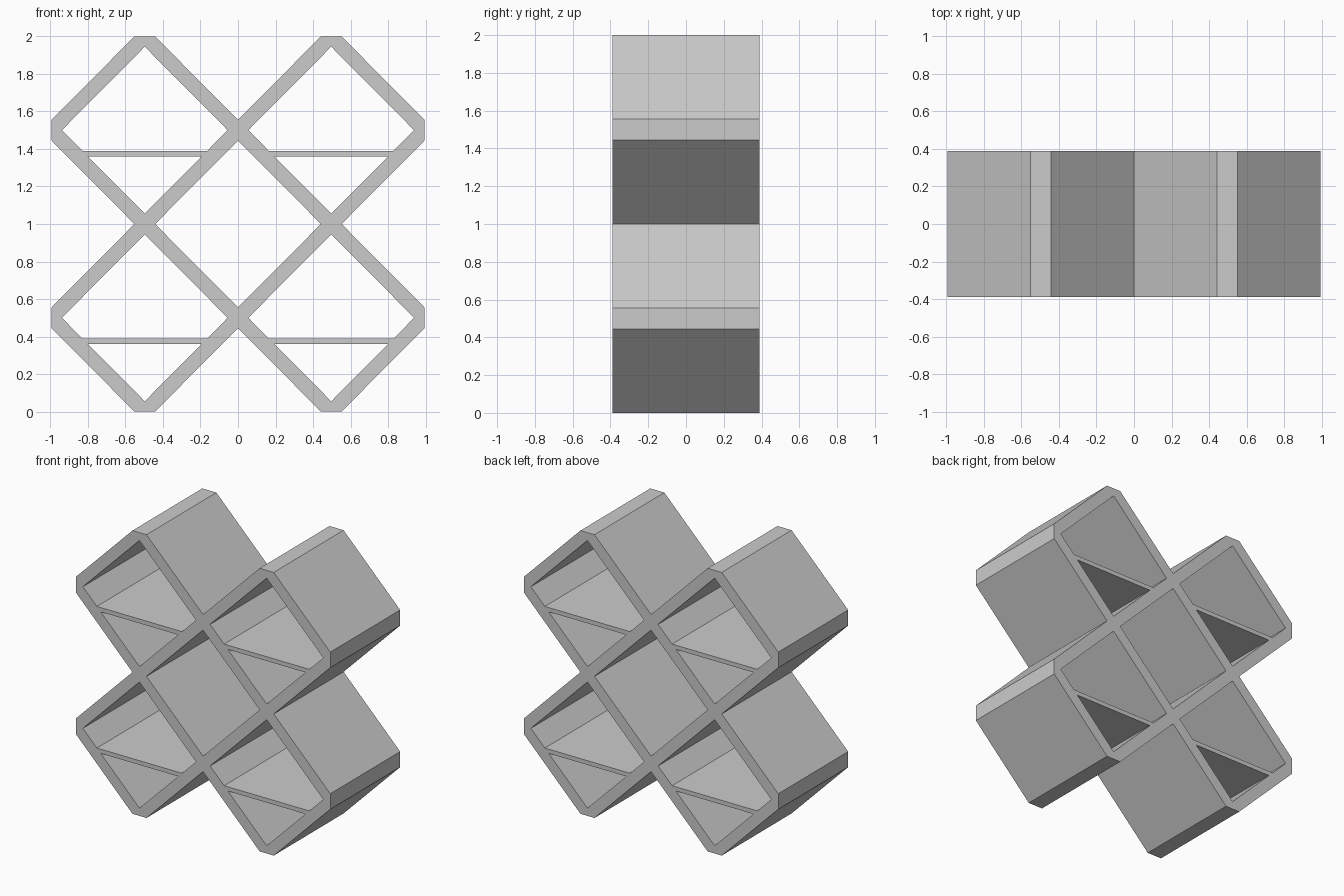
import bpy, bmesh, math
from mathutils import Matrix

if "Cube" in bpy.data.objects:
    bpy.data.objects.remove(bpy.data.objects["Cube"])

HX, HZ = 0.497, 0.5      # half width and half height of one cell
T = 0.055                # half of a blunted corner
IX, IZ = HX - T, HZ - T  # half diagonals of a cell opening
DEPTH = 0.78
SHELF_LOW, SHELF_TOP = -0.14, -0.11  # relative to the cell centre


def panel(name, loops, depth):
    """Fill x-z outlines (inner loops become holes) and extrude along y."""
    cu = bpy.data.curves.new(name, 'CURVE')
    cu.dimensions = '2D'
    cu.fill_mode = 'BOTH'
    cu.extrude = depth / 2
    for pts in loops:
        sp = cu.splines.new('POLY')
        sp.points.add(len(pts) - 1)
        for p, (x, z) in zip(sp.points, pts):
            p.co = (x, z, 0, 1)
        sp.use_cyclic_u = True
    tmp = bpy.data.objects.new(name + "_outline", cu)
    bpy.context.collection.objects.link(tmp)
    bpy.context.view_layer.update()
    dg = bpy.context.evaluated_depsgraph_get()
    me = bpy.data.meshes.new_from_object(tmp.evaluated_get(dg))
    bpy.data.objects.remove(tmp)
    # Stand the panel upright and weld caps to sides
    bm = bmesh.new()
    bm.from_mesh(me)
    bm.transform(Matrix.Rotation(math.radians(90), 4, 'X'))
    bmesh.ops.remove_doubles(bm, verts=bm.verts, dist=1e-4)
    bmesh.ops.recalc_face_normals(bm, faces=bm.faces)
    for f in bm.faces:
        f.smooth = False
    bm.to_mesh(me)
    bm.free()
    me.name = name
    ob = bpy.data.objects.new(name, me)
    bpy.context.collection.objects.link(ob)
    return ob


def diamond(cx, cz, rx, rz):
    return [(cx, cz + rz), (cx + rx, cz), (cx, cz - rz), (cx - rx, cz)]


# Outer silhouette: upper right quarter mirrored down, then across
quarter = [(0, 1.5 + T), (HX - T, 2), (HX + T, 2),
           (2 * HX, 1.5 + T), (2 * HX, 1.5 - T), (HX + T, 1)]
right = quarter + [(x, 2 - z) for x, z in reversed(quarter[:-1])]
outline = right + [(-x, z) for x, z in reversed(right[1:-1])]

# Lattice frame: four cell openings and the middle opening
cells = [(sx * HX, cz) for cz in (0.5, 1.5) for sx in (-1, 1)]
holes = [diamond(cx, cz, IX, IZ) for cx, cz in cells]
holes.append(diamond(0, 1, HX - T, HZ - T))
panel("lattice_frame", [outline] + holes, DEPTH)

# Shelves fitted between the sloping walls of each cell
for (cx, cz), label in zip(cells, ("lower_left", "lower_right", "upper_left", "upper_right")):
    wt = IX * (1 + SHELF_TOP / IZ)
    wl = IX * (1 + SHELF_LOW / IZ)
    panel("shelf_" + label, [[(cx - wt, cz + SHELF_TOP), (cx + wt, cz + SHELF_TOP),
                              (cx + wl, cz + SHELF_LOW), (cx - wl, cz + SHELF_LOW)]], DEPTH)
